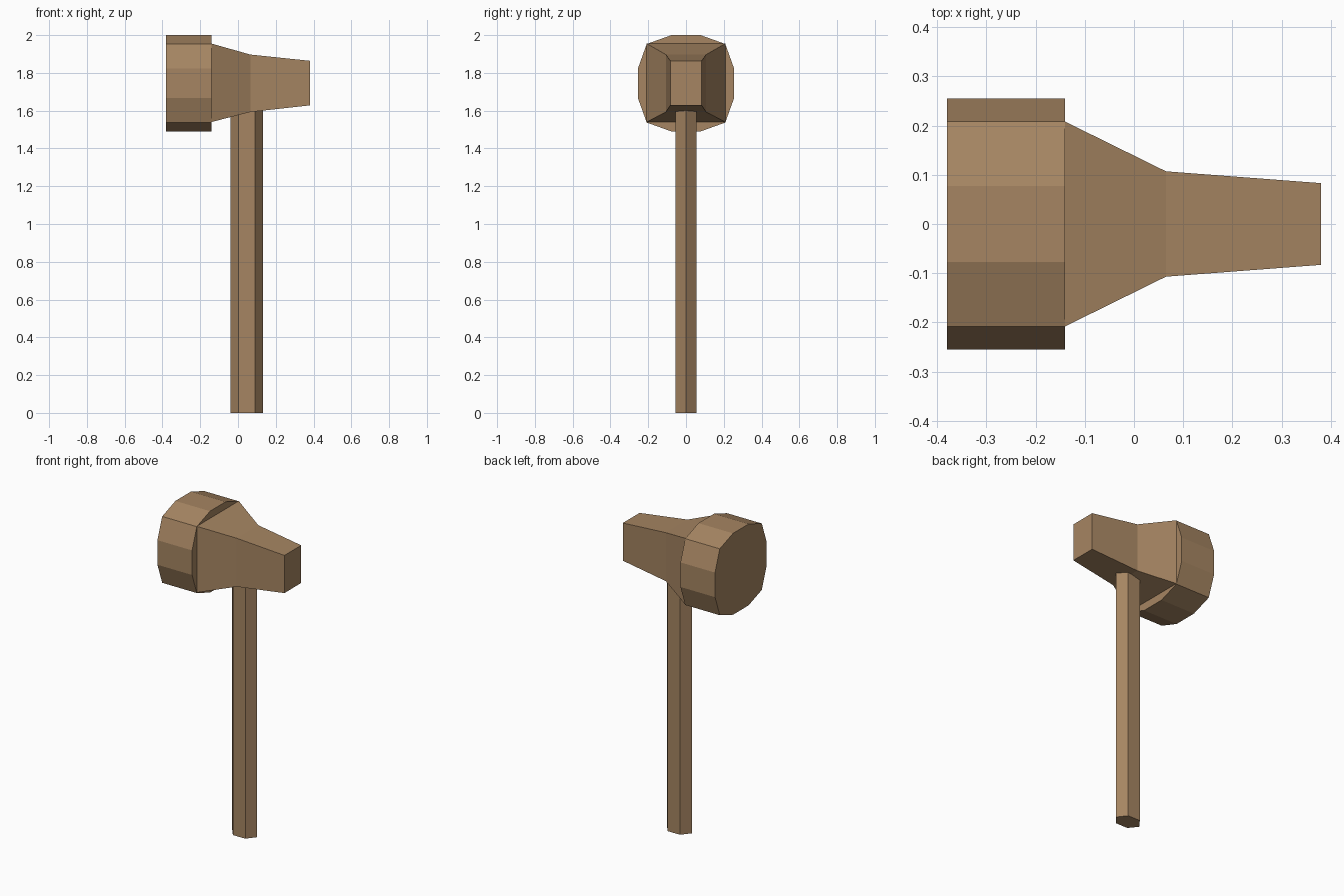
import bpy

if "Cube" in bpy.data.objects:
    bpy.data.objects.remove(bpy.data.objects["Cube"])

wood = bpy.data.materials.new("brown wood")
wood.diffuse_color = (0.38, 0.235, 0.122, 1)
wood.use_nodes = True
wood.node_tree.nodes["Principled BSDF"].inputs["Base Color"].default_value = wood.diffuse_color


def loft(name, rings):
    """Flat-faced solid through matching rings of points, capped at both ends."""
    n = len(rings[0])
    verts = [p for ring in rings for p in ring]
    faces = [(k * n + i, k * n + (i + 1) % n, (k + 1) * n + (i + 1) % n, (k + 1) * n + i)
             for k in range(len(rings) - 1) for i in range(n)]
    faces.append(tuple(reversed(range(n))))
    faces.append(tuple(range(len(verts) - n, len(verts))))
    mesh = bpy.data.meshes.new(name)
    mesh.from_pydata(verts, [], faces)
    mesh.materials.append(wood)
    obj = bpy.data.objects.new(name, mesh)
    bpy.context.collection.objects.link(obj)
    return obj


# Striking drum: squarish twelve-sided prism along x
a, b, c = 0.077, 0.208, 0.255
quarter = [(c, a), (b, b), (a, c)]
profile = []
for _ in range(4):
    profile += quarter
    quarter = [(-z, y) for y, z in quarter]
loft("striking_drum", [[(x, y, 1.745 + z) for y, z in profile] for x in (-0.38, -0.14)])

# Tapered head: square sections narrowing toward +x (x, half width, bottom, top)
sections = [(-0.14, 0.208, 1.54, 1.955), (0.065, 0.107, 1.593, 1.897), (0.38, 0.083, 1.628, 1.864)]
loft("tapered_head", [[(x, w, lo), (x, w, hi), (x, -w, hi), (x, -w, lo)][::-1][::-1] and
                      [(x, -w, lo), (x, w, lo), (x, w, hi), (x, -w, hi)]
                      for x, w, lo, hi in sections])

# Handle: six-sided shaft
hexagon = [(0.132, 0), (0.089, 0.055), (0.003, 0.055), (-0.04, 0), (0.003, -0.055), (0.089, -0.055)]
loft("handle", [[(x, y, z) for x, y in hexagon] for z in (0, 1.61)])
